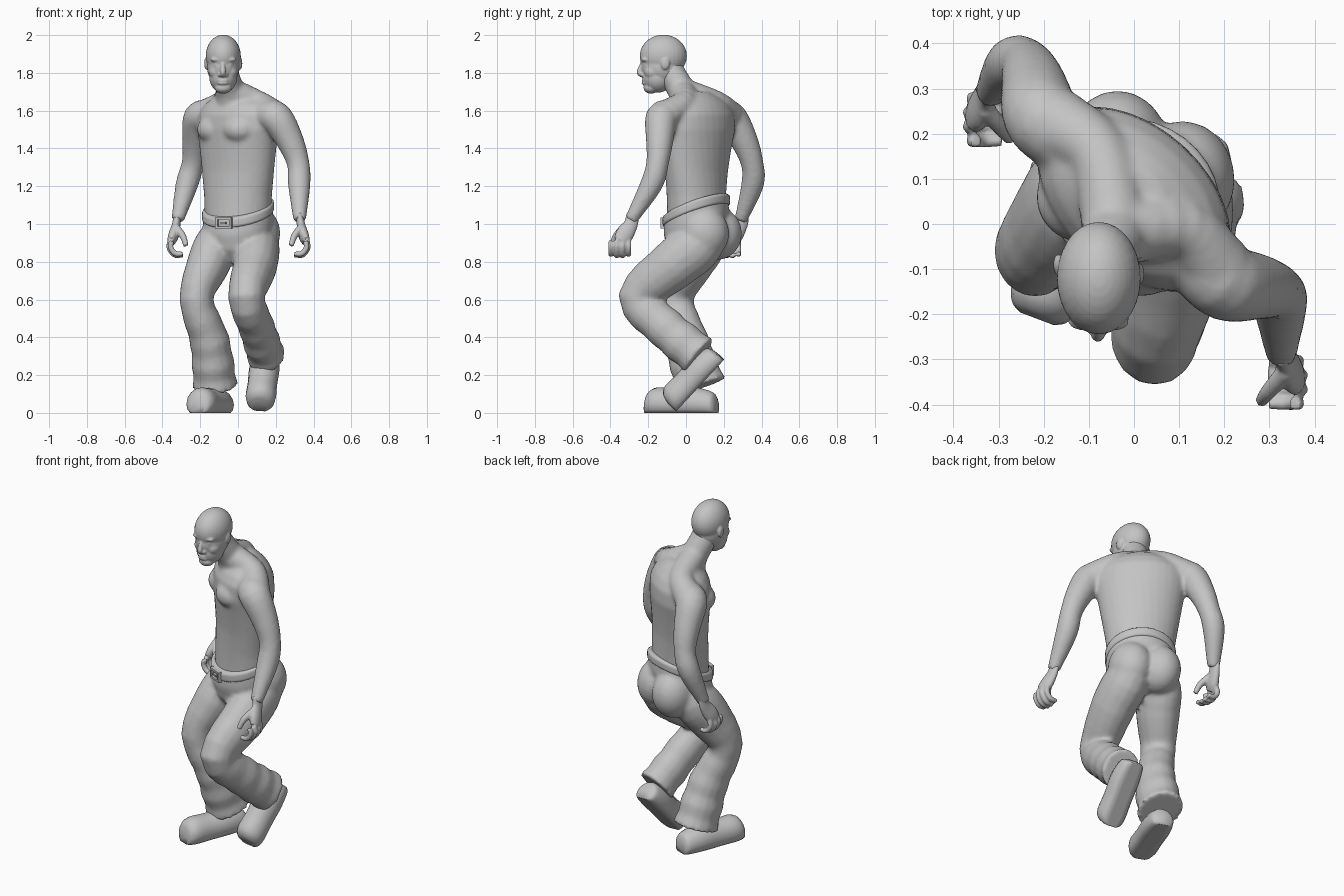
import bpy, bmesh, math
from mathutils import Vector, Matrix

if "Cube" in bpy.data.objects:
    bpy.data.objects.remove(bpy.data.objects["Cube"], do_unlink=True)

grey = bpy.data.materials.new("plain_grey")
grey.use_nodes = True
colour = (0.55, 0.55, 0.55, 1)
grey.diffuse_color = colour
for node in grey.node_tree.nodes:
    if node.type == 'BSDF_PRINCIPLED':
        node.inputs["Base Color"].default_value = colour

MIDDLE = Vector((0, .055, 0))
HIP_YAW, CHEST_YAW = -25, -42
SIDES = (-1, 1)


def frame(yaw):
    """Left and forward directions of a body turned by yaw degrees."""
    c, s = math.cos(math.radians(yaw)), math.sin(math.radians(yaw))
    return Vector((c, s, 0)), Vector((s, -c, 0))


def skin_rings(bm, rings):
    """Bridge a list of point loops and cap both ends."""
    loops = [[bm.verts.new(point) for point in ring] for ring in rings]
    count = len(loops[0])
    for lower, upper in zip(loops, loops[1:]):
        for i in range(count):
            j = (i + 1) % count
            bm.faces.new((lower[i], lower[j], upper[j], upper[i]))
    bm.faces.new(loops[0][::-1])
    bm.faces.new(loops[-1])


def stack(bm, sections, tilt=0, count=32):
    """Ellipses (height, half width, half depth) that twist up the body."""
    rings = []
    for z, width, depth in sections:
        twist = min(max((z - 1) * 2, 0), 1)
        side, fore = frame(HIP_YAW + twist * (CHEST_YAW - HIP_YAW))
        angles = [math.tau * i / count for i in range(count)]
        rings.append([MIDDLE + side * width * math.cos(a)
                      + fore * depth * math.sin(a)
                      + Vector((0, 0, z - tilt * math.sin(a))) for a in angles])
    skin_rings(bm, rings)


def spline(path, steps=4):
    """Smooth curve through points that carry a radius as fourth value."""
    p = [Vector(q) for q in path]
    p = [p[0] * 2 - p[1]] + p + [p[-1] * 2 - p[-2]]
    curve = []
    for a, b, c, d in zip(p, p[1:], p[2:], p[3:]):
        for i in range(steps):
            t = i / steps
            curve.append(b + ((c - a) * t + (a * 2 - b * 5 + c * 4 - d) * t ** 2
                              + (b * 3 - a - c * 3 + d) * t ** 3) / 2)
    return curve + [p[-2]]


def limb(bm, path, deep=1, sole=1, folds=0, count=16):
    """Tube along a spline; sole cuts the underside flat, folds ripple the end."""
    curve = spline(path)
    rings = []
    last = len(curve) - 1
    for i, point in enumerate(curve):
        along = (curve[min(i + 1, last)] - curve[max(i - 1, 0)]).xyz.normalized()
        side = Vector((1, 0, 0))
        side = (side - along * side.dot(along)).normalized()
        down = side.cross(along)
        u = i / last
        radius = point.w * (1 + folds * u ** 3 * math.cos(i * math.pi))
        lift = down * radius * deep * sole if sole < 1 else Vector()
        angles = [math.tau * k / count for k in range(count)]
        rings.append([point.xyz - lift + side * radius * math.cos(a)
                      + down * radius * deep * min(sole, math.sin(a))
                      for a in angles])
    skin_rings(bm, rings)


def ball(bm, centre, size):
    place = Matrix.Translation(centre) @ Matrix.Diagonal(Vector(size)).to_4x4()
    bmesh.ops.create_uvsphere(bm, u_segments=28, v_segments=18, radius=1, matrix=place)


def finish(bm, name, voxel=0, soften=4, smooth=True):
    """Make the object; a voxel size fuses its overlapping pieces into one skin."""
    bmesh.ops.recalc_face_normals(bm, faces=bm.faces)
    mesh = bpy.data.meshes.new(name)
    bm.to_mesh(mesh)
    bm.free()
    mesh.materials.append(grey)
    for face in mesh.polygons:
        face.use_smooth = smooth
    ob = bpy.data.objects.new(name, mesh)
    bpy.context.collection.objects.link(ob)
    if voxel:
        fuse = ob.modifiers.new("fuse", 'REMESH')
        fuse.mode, fuse.voxel_size, fuse.use_smooth_shade = 'VOXEL', voxel, True
        relax = ob.modifiers.new("relax", 'SMOOTH')
        relax.factor, relax.iterations = .5, soften


# Torso with a broad chest
bm = bmesh.new()
stack(bm, [(1, .18, .15), (1.15, .19, .145), (1.28, .21, .143), (1.4, .23, .152),
           (1.5, .25, .162), (1.58, .245, .158), (1.63, .21, .135),
           (1.67, .15, .1), (1.7, .07, .06)])
side, fore = frame(CHEST_YAW)


def chest(across, forward, z):
    return MIDDLE + side * across + fore * forward + Vector((0, 0, z))


neck = (-.04, -.02, 1.7, .075)
limb(bm, [(-.03, .01, 1.62, .085), neck, (-.065, -.07, 1.79, .072), (-.07, -.1, 1.87, .06)])
wrists = {}
for s in SIDES:
    ball(bm, chest(s * .09, .075, 1.5), (.1, .1, .08))
    # Sloping muscle from neck to shoulder, then the arm
    limb(bm, [neck, (*chest(s * .12, -.02, 1.64), .07), (*chest(s * .24, -.01, 1.58), .08)])
    arm = [(.2, 0, 1.57, .085), (.275, 0, 1.56, .087), (.335, -.04, 1.44, .073),
           (.375, -.06, 1.32, .06), (.4, -.04, 1.21, .06), (.435 + s * .04, .04, 1.02, .034)]
    limb(bm, [(*chest(s * x, y, z), r) for x, y, z, r in arm])
    wrists[s] = chest(s * arm[-1][0], *arm[-1][1:3])
finish(bm, "torso_and_arms", voxel=.011, soften=6)

# Half-closed hands with curled fingers
for name, s in (("right_hand", -1), ("left_hand", 1)):
    bm = bmesh.new()
    size = 1.12

    def reach(x, y, z, radius):
        return (*(wrists[s] + Vector((s * x, y, z)) * size), radius * size)

    limb(bm, [reach(0, .01, .03, .018), reach(.006, 0, -.02, .02),
              reach(.018, -.03, -.07, .025), reach(.03, -.05, -.1, .02)], deep=1.7)
    for finger in range(4):
        y = -.01 - finger * .028
        curl = .05 if finger in (1, 2) else .043
        bend = [math.radians(angle) for angle in (30, -10, -60, -110)]
        limb(bm, [reach(curl * math.cos(a) - .01, y, curl * math.sin(a) - .12, .013)
                  for a in bend])
    limb(bm, [reach(.01, -.03, -.03, .019), reach(-.025, -.07, -.075, .016),
              reach(-.04, -.09, -.12, .012)])
    finish(bm, name, voxel=.006, soften=2)

# Head: skull and jaw, then brow, eyes, cheeks, nose, lips and ears
bm = bmesh.new()


def feature(across, y, z, *size):
    ball(bm, (across - .078, y, z), size)


feature(0, -.12, 1.89, .093, .125, .112)
feature(0, -.125, 1.83, .086, .112, .1)
feature(0, -.15, 1.775, .074, .08, .08)
feature(0, -.185, 1.72, .045, .04, .03)
limb(bm, [(-.08, -.225, 1.86, .01), (-.08, -.24, 1.83, .012),
          (-.08, -.245, 1.8, .016), (-.08, -.225, 1.785, .012)])
for s in SIDES:
    feature(s * .034, -.216, 1.87, .034, .02, .013)
    feature(s * .034, -.208, 1.843, .018, .02, .01)
    feature(s * .04, -.175, 1.805, .036, .045, .04)
    feature(s * .016 - .002, -.23, 1.79, .012, .014, .011)
    feature(s * .09, -.1 - s * .01, 1.85, .011, .024, .033)
feature(-.002, -.19, 1.755, .042, .035, .035)
for z in (1.76, 1.745):
    feature(-.002, -.217, z, .03, .018, .009)
finish(bm, "head", voxel=.005, soften=5)

# Trousers: hips and striding legs with loose, folded cuffs
bm = bmesh.new()
stack(bm, [(1.08, .187, .165), (1, .19, .17), (.92, .18, .15), (.86, .12, .1)], tilt=.06)
side, fore = frame(HIP_YAW)
for s in SIDES:
    ball(bm, MIDDLE + side * s * .08 - fore * .085 + Vector((0, 0, .95)), (.115, .13, .14))
left_leg = [(.09, .05, 1, .08), (.1, .07, .9, .118), (.09, -.07, .78, .118),
            (.045, -.25, .61, .097), (.1, -.11, .45, .095), (.15, .07, .3, .1)]
right_leg = [(-.07, .06, 1, .08), (-.11, .08, .9, .115), (-.16, .01, .78, .114),
             (-.22, -.06, .6, .09), (-.15, 0, .38, .105), (-.12, .08, .14, .117)]
for leg in (left_leg, right_leg):
    limb(bm, leg, deep=1.13, folds=.05)
finish(bm, "trousers", voxel=.012, soften=6)

# Belt, low in front, with a framed buckle
bm = bmesh.new()
height = .028
rim = [(i / 4, .012 * abs(i / 4) ** 6) for i in range(-4, 5)]
stack(bm, [(1.07 + t * height, .195 - inset, .175 - inset) for t, inset in rim], tilt=.065)
finish(bm, "belt")
bm = bmesh.new()
front = MIDDLE + fore * .176 + Vector((0, 0, 1.005))
turn = Matrix.Translation(front) @ Matrix.Rotation(math.radians(HIP_YAW), 4, 'Z')
bars = [(0, 0, .03, .01)]
for s in SIDES:
    bars += [(0, s * .024, .09, .012), (s * .04, 0, .012, .06)]
for x, z, width, tall in bars:
    bar = Matrix.Translation((x, 0, z)) @ Matrix.Diagonal((width, .022, tall, 1))
    bmesh.ops.create_cube(bm, size=1, matrix=turn @ bar)
finish(bm, "belt_buckle", smooth=False)

# Shoes: the right one flat, the left one pushing off its toe
profile = [(0, .045), (.06, .066), (.3, .08), (.6, .078), (.85, .08), (.96, .065), (1, .04)]
for name, heel, toe in (("right_shoe", (-.075, .16, 0), (-.215, -.21, 0)),
                        ("left_shoe", (.15, .2, .28), (.115, -.05, .01))):
    bm = bmesh.new()
    limb(bm, [(*Vector(heel).lerp(toe, t), r) for t, r in profile], deep=1.05, sole=.6)
    finish(bm, name)
